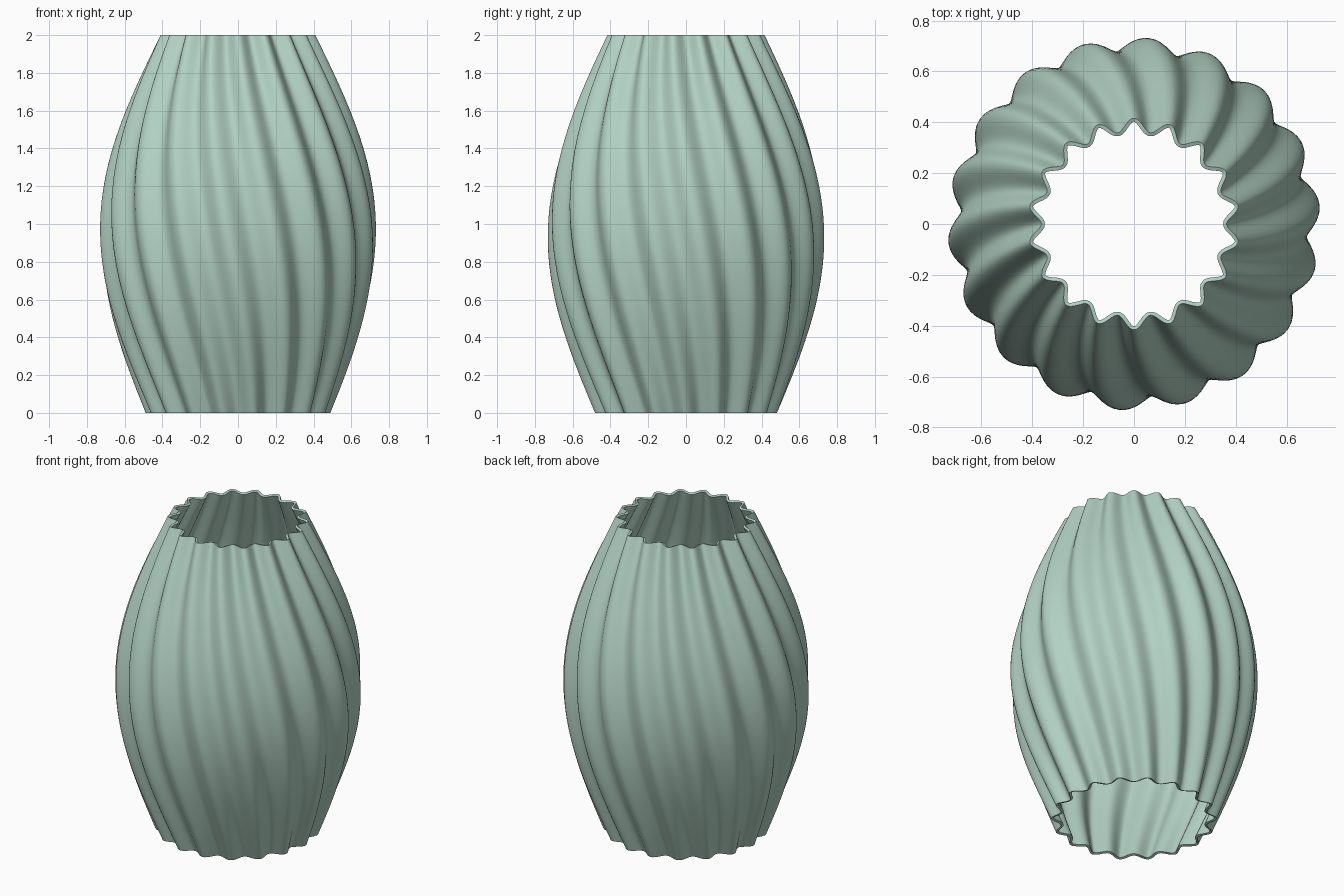
import bpy, bmesh, math

if "Cube" in bpy.data.objects:
    bpy.data.objects.remove(bpy.data.objects["Cube"])

HEIGHT = 2.0
FLUTES = 18                    # rounded ribs around the shade
RIB = 0.026                    # rib depth
TWIST = math.radians(30)       # total turn from bottom to top
WALL = 0.015
AROUND, UP = FLUTES * 16, 48


def mean_radius(t):
    """Barrel profile: wide middle, slightly narrower top than bottom."""
    return 0.463 - 0.073 * t + 0.28 * math.sin(math.pi * t)


# Twisted fluted shell, open at both ends
bm = bmesh.new()
rings = []
for j in range(UP + 1):
    t = j / UP
    ring = []
    for i in range(AROUND):
        a = 2 * math.pi * i / AROUND
        r = mean_radius(t) + RIB * math.cos(FLUTES * a)
        a -= TWIST * t
        ring.append(bm.verts.new((r * math.cos(a), r * math.sin(a), HEIGHT * t)))
    rings.append(ring)
for low, high in zip(rings, rings[1:]):
    for i in range(AROUND):
        k = (i + 1) % AROUND
        bm.faces.new((low[i], low[k], high[k], high[i]))

mesh = bpy.data.meshes.new("fluted_shade")
bm.to_mesh(mesh)
bm.free()
shade = bpy.data.objects.new("fluted_shade", mesh)
bpy.context.collection.objects.link(shade)

# Pale green material
green = bpy.data.materials.new("pale_sage_green")
green.diffuse_color = (0.445, 0.631, 0.546, 1)
green.use_nodes = True
green.node_tree.nodes["Principled BSDF"].inputs["Base Color"].default_value = green.diffuse_color
mesh.materials.append(green)

# Thin wall, growing inward
bpy.context.view_layer.objects.active = shade
shade.select_set(True)
wall = shade.modifiers.new("wall", 'SOLIDIFY')
wall.thickness = WALL
wall.offset = -1
bpy.ops.object.modifier_apply(modifier=wall.name)
bpy.ops.object.shade_smooth_by_angle(angle=math.radians(40))
